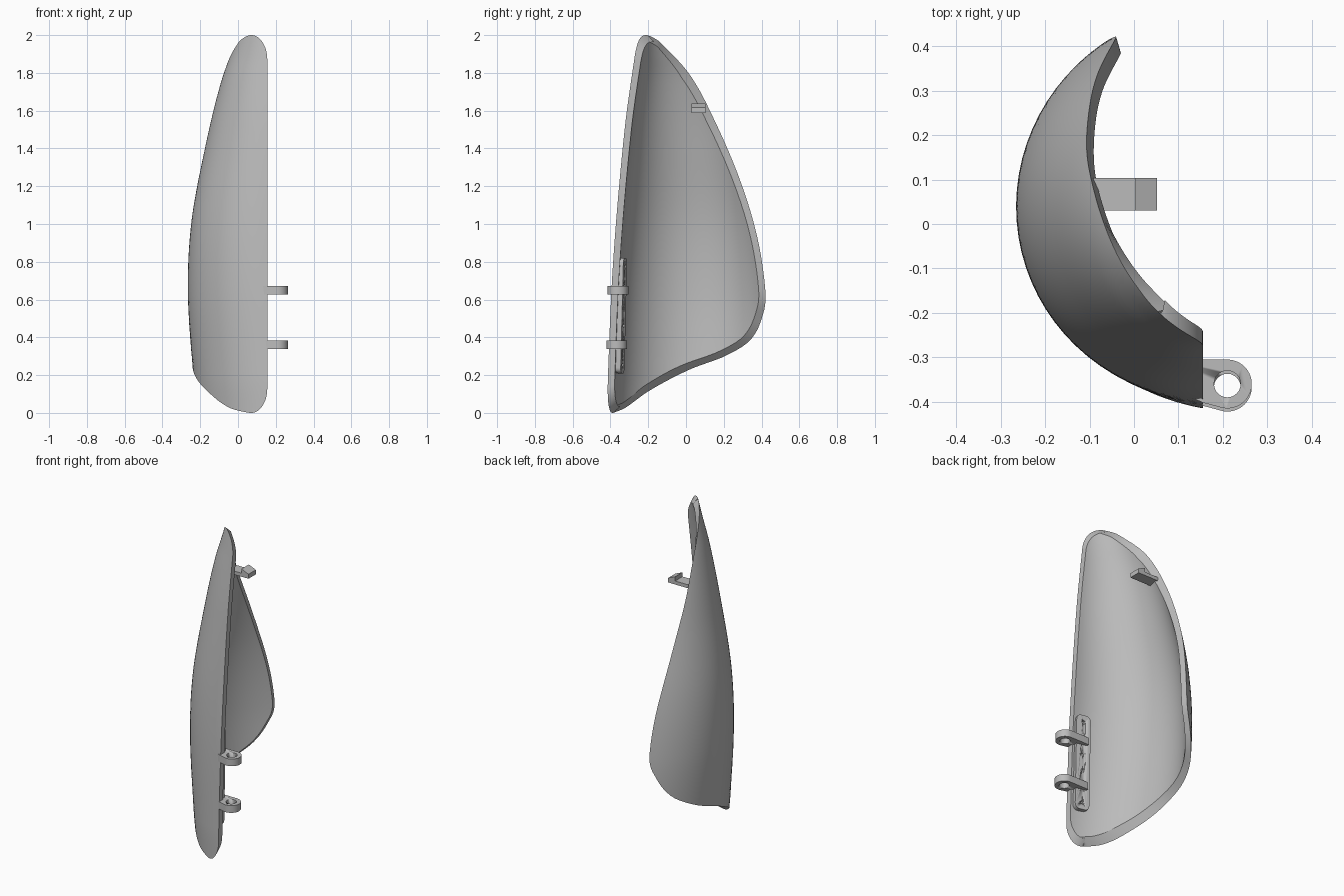
import bpy, bmesh, math
from mathutils import Vector, Matrix

if "Cube" in bpy.data.objects:
    bpy.data.objects.remove(bpy.data.objects["Cube"])

grey = bpy.data.materials.new("plain grey")
grey.use_nodes = True
grey.diffuse_color = (0.5, 0.5, 0.5, 1)
grey.node_tree.nodes["Principled BSDF"].inputs["Base Color"].default_value = (0.5, 0.5, 0.5, 1)


def finish(name, bm, angle=30):
    """Turn a bmesh into a grey object with sharp edges kept."""
    bmesh.ops.recalc_face_normals(bm, faces=bm.faces)
    mesh = bpy.data.meshes.new(name)
    bm.to_mesh(mesh)
    bm.free()
    obj = bpy.data.objects.new(name, mesh)
    bpy.context.collection.objects.link(obj)
    mesh.materials.append(grey)
    bpy.ops.object.select_all(action='DESELECT')
    obj.select_set(True)
    bpy.context.view_layer.objects.active = obj
    bpy.ops.object.shade_smooth_by_angle(angle=math.radians(angle))
    return obj


def curve(points):
    """Smooth interpolation through (z, value) points."""
    def slope(i):
        a, b = points[max(i - 1, 0)], points[min(i + 1, len(points) - 1)]
        return (b[1] - a[1]) / (b[0] - a[0])

    def value(z):
        i = 0
        while i < len(points) - 2 and z > points[i + 1][0]:
            i += 1
        (z0, v0), (z1, v1) = points[i], points[i + 1]
        h = z1 - z0
        u = (z - z0) / h
        return (v0 * (1 + 2 * u) * (1 - u) ** 2 + v1 * u * u * (3 - 2 * u)
                + h * slope(i) * u * (1 - u) ** 2 + h * slope(i + 1) * u * u * (u - 1))
    return value


# Shell: circular sections whose size and position change with height
EDGE_X = 0.155
front_y = curve([(0, -.415), (.2, -.413), (.81, -.385), (1.5, -.325), (1.9, -.27), (2, -.255)])
side_x = curve([(0, -.215), (.2, -.237), (.63, -.265), (1, -.248), (1.4, -.175), (1.75, -.09), (2, 0)])
centre_y = curve([(0, .04), (.63, .04), (1.46, .007), (1.85, -.03), (2, -.06)])
back_y = curve([(0, -.385), (.025, -.325), (.12, -.19), (.23, .02), (.3, .205), (.385, .34),
                (.53, .41), (.65, .42), (.94, .375), (1.235, .285), (1.54, .155),
                (1.79, .02), (1.965, -.14), (1.99, -.18), (2, -.205)])


def section(z):
    rise = EDGE_X - side_x(z)
    reach = centre_y(z) - front_y(z)
    r = (rise ** 2 + reach ** 2) / (2 * rise)
    return side_x(z) + r, centre_y(z), r


def edge_x(z):
    u = max(0, 1 - min(z, 2 - z) / .13)
    return EDGE_X - .085 * (1 - math.sqrt(max(0, 1 - u * u)))


def shell_row(z, thickness, columns):
    height = 1 + (z - 1) * (1 - .9 * thickness)
    cx, cy, r = section(height)
    r -= thickness
    inset = thickness * min(1, min(z, 2 - z) / .2)
    start = -math.acos(max(-1, min(1, (cx - edge_x(z)) / r)))
    end = math.asin(max(-1, min(1, (back_y(z) - inset - cy) / r)))
    end = max(end, start + .005)
    angles = [start + (end - start) * k / columns for k in range(columns + 1)]
    return [(cx - r * math.cos(a), cy + r * math.sin(a), height) for a in angles]


ROWS, COLS = 120, 32
bm = bmesh.new()
skins = []
for thickness in (0, .036):
    grid = []
    for i in range(ROWS + 1):
        z = 1 - math.cos(math.pi * i / ROWS)
        grid.append([bm.verts.new(p) for p in shell_row(z, thickness, COLS)])
    for a, b in zip(grid, grid[1:]):
        for k in range(COLS):
            bm.faces.new((a[k], a[k + 1], b[k + 1], b[k]))
    skins.append(grid)
# Rim joining both skins
loops = []
for g in skins:
    loops.append(g[0] + [row[-1] for row in g[1:]] + g[-1][-2::-1] + [row[0] for row in g[-2:0:-1]])
outer, inner = loops
for k in range(len(outer)):
    n = (k + 1) % len(outer)
    bm.faces.new((outer[k], outer[n], inner[n], inner[k]))
finish("curved_shell", bm)


def prism(points, offset, matrix=Matrix()):
    """Extrude a flat outline along its local z."""
    bm = bmesh.new()
    face = bm.faces.new([bm.verts.new((p[0], p[1], 0)) for p in points])
    new = bmesh.ops.extrude_face_region(bm, geom=[face])["geom"]
    bmesh.ops.translate(bm, verts=[v for v in new if isinstance(v, bmesh.types.BMVert)],
                        vec=(0, 0, offset))
    bmesh.ops.transform(bm, matrix=matrix, verts=bm.verts)
    return bm


def arc(x, y, r, a, b, steps=12):
    angles = [math.radians(a + (b - a) * k / steps) for k in range(steps + 1)]
    return [(x + r * math.cos(t), y + r * math.sin(t)) for t in angles]


def cut(obj, holes):
    """Cut round holes given as (matrix, radius, depth)."""
    bm = bmesh.new()
    for matrix, radius, depth in holes:
        bmesh.ops.create_cone(bm, cap_ends=True, segments=24, radius1=radius,
                              radius2=radius, depth=depth, matrix=matrix)
    cutter = finish(obj.name + "_cutter", bm)
    cutter.hide_render = True
    mod = obj.modifiers.new("holes", 'BOOLEAN')
    mod.object = cutter
    mod.solver = 'EXACT'
    bpy.context.view_layer.objects.active = obj
    bpy.ops.object.modifier_apply(modifier=mod.name)
    bpy.data.objects.remove(cutter)


# Hinge plate: rounded strip against the inside of the front edge
up = Vector((0, .025, 1)).normalized()
out = Vector((.22, .97, 0))
out = (out - up * out.dot(up)).normalized()
across = up.cross(out)
frame = Matrix((across, up, out)).transposed().to_4x4()
frame.translation = (.095, -.363, .515)
W, L, R = .045, .305, .03
outline = (arc(W - R, L - R, R, 0, 90, 6) + arc(R - W, L - R, R, 90, 180, 6)
           + arc(R - W, R - L, R, 180, 270, 6) + arc(W - R, R - L, R, 270, 360, 6))
plate = finish("hinge_plate", prism(outline, .035, frame))
cut(plate, [(frame @ Matrix.Translation((0, -.26 + .104 * k, .035)), .011, .03) for k in range(6)])

# Hinge lugs: pierced round-ended tabs
for name, y, z in (("upper_hinge_lug", -.36, .65), ("lower_hinge_lug", -.367, .36)):
    outline = [(.08, y + .055)] + arc(.21, y, .055, 90, -100, 24) + [(.155, y - .042), (.08, y - .008)]
    lug = finish(name, prism(outline, .045, Matrix.Translation((0, 0, z - .0225))))
    cut(lug, [(Matrix.Translation((.21, y, z)), .03, .2)])

# Latch: flat bar with a ramped catch
profile = [(-.1, 1.588), (.052, 1.588), (.052, 1.616), (.003, 1.637), (.003, 1.61), (-.1, 1.61)]
turn = Matrix.Translation((0, .103, 0)) @ Matrix.Rotation(math.pi / 2, 4, 'X')
finish("latch_bar", prism(profile, .073, turn))
